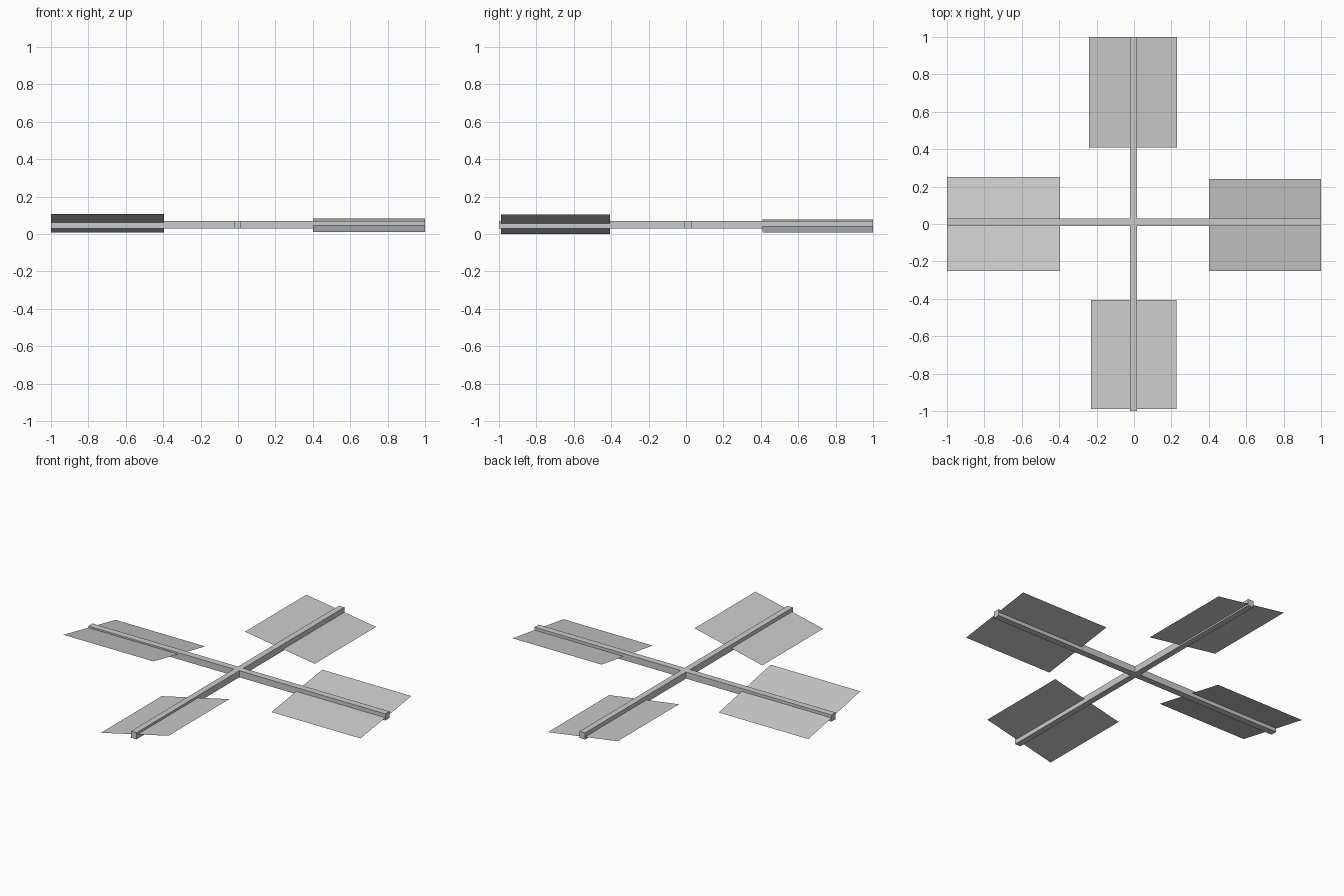
import bpy

if "Cube" in bpy.data.objects:
    bpy.data.objects.remove(bpy.data.objects["Cube"])


def make_mesh(name, verts, faces):
    mesh = bpy.data.meshes.new(name)
    mesh.from_pydata(verts, [], faces)
    obj = bpy.data.objects.new(name, mesh)
    bpy.context.collection.objects.link(obj)
    return obj


def bar(name, center, size):
    bpy.ops.mesh.primitive_cube_add(size=1, location=center)
    obj = bpy.context.object
    obj.name = name
    obj.scale = size
    bpy.ops.object.transform_apply(location=False, rotation=False, scale=True)


def sail(name, axis, along, low, high):
    """Thin pitched sheet; low/high are (cross position, height) of its long edges."""
    verts = []
    for a, (c, z) in ((along[0], low), (along[1], low), (along[1], high), (along[0], high)):
        verts.append((a, c, z) if axis == 'x' else (c, a, z))
    # wind so that the face points up
    order = (0, 1, 2, 3) if axis == 'x' else (3, 2, 1, 0)
    make_mesh(name, verts, [order])


# Crossed square spars
bar("spar_x", (0, 0.009, 0.05), (2.0, 0.04, 0.04))
bar("spar_y", (-0.002, 0, 0.05), (0.037, 2.0, 0.04))

# Four pitched flat sails
sail("sail_right", 'x', (0.40, 1.0), (-0.25, 0.012), (0.24, 0.083))
sail("sail_left", 'x', (-1.0, -0.395), (-0.25, 0.108), (0.25, 0.008))
sail("sail_back", 'y', (0.41, 1.0), (-0.24, 0.078), (0.23, 0.008))
sail("sail_front", 'y', (-0.99, -0.406), (-0.23, 0.0), (0.226, 0.104))
